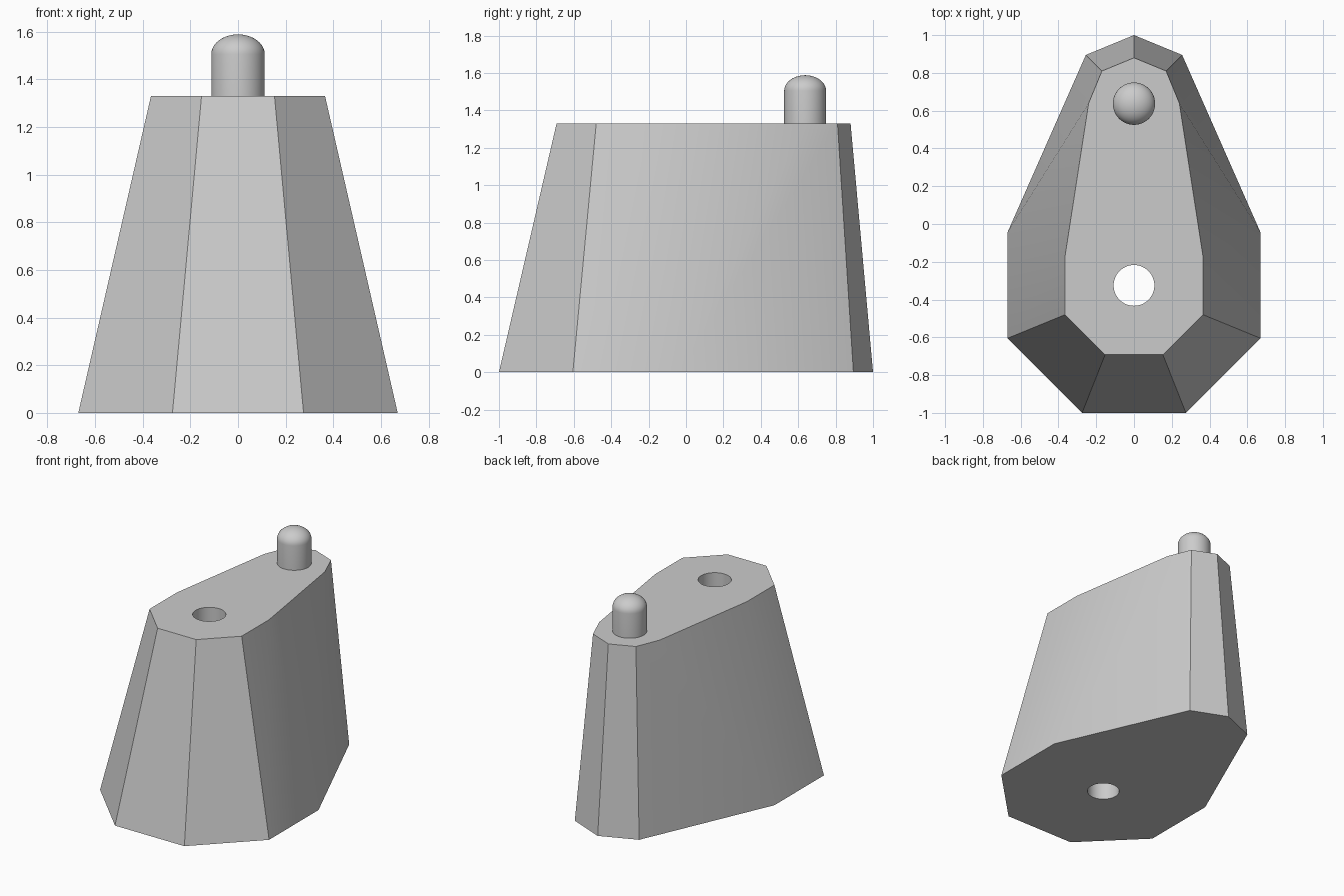
import bpy, bmesh, math

cube = bpy.data.objects.get("Cube")
if cube:
    bpy.data.objects.remove(cube, do_unlink=True)

HEIGHT = 1.33
grey = bpy.data.materials.new("plain_grey")
grey.use_nodes = True
grey.diffuse_color = (0.6, 0.6, 0.6, 1)
grey.node_tree.nodes["Principled BSDF"].inputs["Base Color"].default_value = (0.6, 0.6, 0.6, 1)


def finish(name, bm):
    """Turn a bmesh into a named grey object."""
    bmesh.ops.recalc_face_normals(bm, faces=bm.faces)
    mesh = bpy.data.meshes.new(name)
    bm.to_mesh(mesh)
    bm.free()
    mesh.materials.append(grey)
    obj = bpy.data.objects.new(name, mesh)
    bpy.context.collection.objects.link(obj)
    return obj


def activate(obj):
    bpy.ops.object.select_all(action='DESELECT')
    obj.select_set(True)
    bpy.context.view_layer.objects.active = obj


# Tapered body: left half outlines from front to back, mirrored to a closed ring
base = [(0.275, -1), (0.67, -0.605), (0.67, -0.045), (0.255, 0.895), (0, 1)]
top = [(0.153, -0.692), (0.365, -0.48), (0.365, -0.17), (0.24, 0.64), (0.17, 0.81), (0, 0.88)]
bm = bmesh.new()


def ring(half, z):
    left = [bm.verts.new((x, y, z)) for x, y in half]
    right = [bm.verts.new((-x, y, z)) for x, y in half[:-1]] + [left[-1]]
    bm.faces.new(left + right[-2::-1])
    return left, right


for b, t in zip(ring(base, 0), ring(top, HEIGHT)):
    bm.faces.new((b[0], b[1], t[1], t[0]))
    bm.faces.new((b[1], b[2], t[2], t[1]))
    bm.faces.new((b[2], t[3], t[2]))
    bm.faces.new((b[2], b[3], t[4], t[3]))
    bm.faces.new((b[3], b[4], t[5], t[4]))
    if b[0].co.x > 0:
        front = (b[0], t[0])
    else:
        bm.faces.new((front[0], front[1], t[0], b[0]))
body = finish("tapered_body", bm)

# Round hole right through the body
bm = bmesh.new()
bmesh.ops.create_cone(bm, cap_ends=True, segments=48, radius1=0.108, radius2=0.108, depth=3)
cutter = finish("hole_cutter", bm)
cutter.location = (0, -0.325, HEIGHT / 2)
cutter.hide_render = True
cut = body.modifiers.new("hole", 'BOOLEAN')
cut.operation = 'DIFFERENCE'
cut.solver = 'EXACT'
cut.object = cutter
activate(body)
bpy.ops.object.modifier_apply(modifier=cut.name)
bpy.data.objects.remove(cutter, do_unlink=True)

# Peg with a domed top, spun from its profile
radius, shoulder, dome = 0.112, 1.505, 0.083
arc = [i * math.pi / 20 for i in range(11)]
profile = [(radius, HEIGHT)] + [(radius * math.cos(a), shoulder + dome * math.sin(a)) for a in arc]
bm = bmesh.new()
verts = [bm.verts.new((r, 0, z)) for r, z in profile]
edges = [bm.edges.new(pair) for pair in zip(verts, verts[1:])]
bmesh.ops.spin(bm, geom=verts + edges, cent=(0, 0, 0), axis=(0, 0, 1),
               angle=math.tau, steps=48)
bmesh.ops.remove_doubles(bm, verts=bm.verts, dist=0.0001)
peg = finish("domed_peg", bm)
peg.location.y = 0.637

for obj in (body, peg):
    activate(obj)
    bpy.ops.object.shade_smooth_by_angle(angle=math.radians(30))
